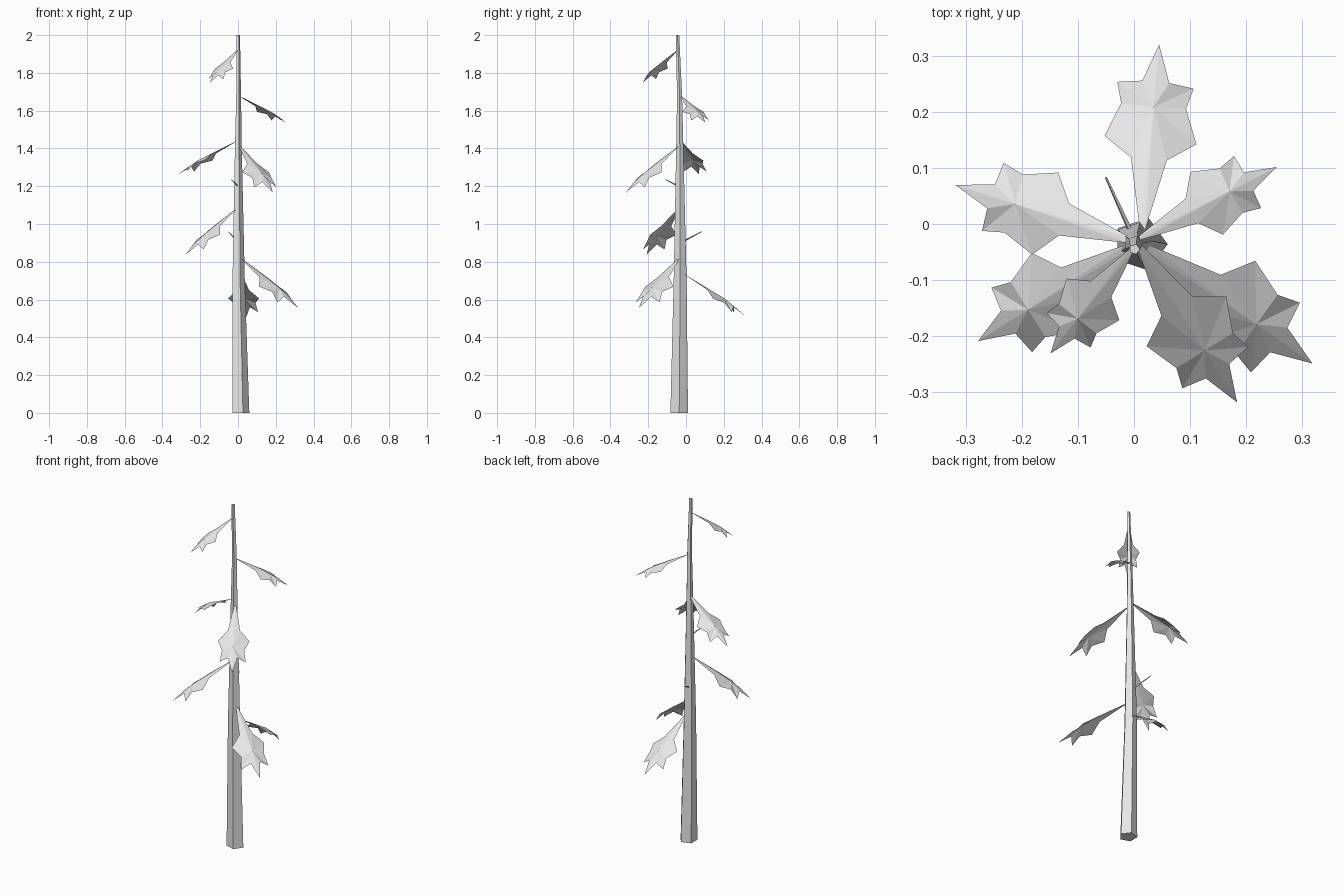
import bpy
import math
from mathutils import Vector

cube = bpy.data.objects.get("Cube")
if cube:
    bpy.data.objects.remove(cube, do_unlink=True)

# Single pale grey material
grey = bpy.data.materials.new("pale_grey")
grey.use_nodes = True
colour = (0.8, 0.8, 0.8, 1.0)
grey.diffuse_color = colour
grey.node_tree.nodes["Principled BSDF"].inputs["Base Color"].default_value = colour


def make_object(name, verts, faces):
    mesh = bpy.data.meshes.new(name)
    mesh.from_pydata(verts, [], faces)
    mesh.materials.append(grey)
    mesh.update()
    obj = bpy.data.objects.new(name, mesh)
    bpy.context.collection.objects.link(obj)
    return obj


def make_tube(name, rings, sides, axis=Vector((0, 0, 1))):
    """Loft polygon rings given as (centre, radius), with capped ends."""
    turn = Vector((0, 0, 1)).rotation_difference(axis)
    verts, faces = [], []
    for centre, radius in rings:
        for i in range(sides):
            a = math.tau * i / sides
            offset = Vector((math.cos(a), math.sin(a), 0)) * radius
            verts.append(Vector(centre) + turn @ offset)
    for r in range(len(rings) - 1):
        for i in range(sides):
            j = (i + 1) % sides
            low, high = r * sides, (r + 1) * sides
            faces.append((low + i, low + j, high + j, high + i))
    last = (len(rings) - 1) * sides
    faces.append(tuple(reversed(range(sides))))
    faces.append(tuple(range(last, last + sides)))
    return make_object(name, verts, faces)


# Half outline of a lobed leaf: along, sideways, height (in leaf lengths)
HALF_LEAF = [
    (0.0, 0.012, 0.0),
    (0.38, 0.08, 0.0),
    (0.51, 0.205, -0.045),
    (0.67, 0.145, -0.01),
    (0.815, 0.17, -0.06),
    (0.79, 0.06, 0.005),
]


def make_leaf(name, base, tip):
    """Fan a creased leaf around a raised point on its midrib."""
    base, tip = Vector(base), Vector(tip)
    axis = tip - base
    length = axis.length
    axis.normalize()
    side = axis.cross(Vector((0, 0, 1))).normalized()
    up = side.cross(axis)
    mirrored = [(t, -w, h) for t, w, h in reversed(HALF_LEAF)]
    outline = HALF_LEAF + [(1.0, 0.0, -0.01)] + mirrored
    points = outline + [(0.64, 0.0, 0.03)]
    verts = [base + (axis * t + side * w + up * h) * length for t, w, h in points]
    n = len(outline)
    faces = [(n, i, (i + 1) % n) for i in range(n)]
    return make_object(name, verts, faces)


# Five-sided tapering stem with a slight bend
make_tube("stem", [
    ((0.011, -0.036, 0), 0.049),
    ((0.0, -0.031, 0.7), 0.036),
    ((0.0, -0.033, 1.4), 0.02),
    ((0.002, -0.034, 1.68), 0.014),
    ((0.001, -0.045, 2), 0.0095),
], 5)

# Leaves spiralling down the stem: attachment and tip
LEAVES = [
    ((-0.003, -0.045, 1.92), (-0.15, -0.232, 1.75)),
    ((0.01, -0.025, 1.675), (0.255, 0.102, 1.54)),
    ((-0.005, -0.03, 1.44), (-0.32, 0.07, 1.265)),
    ((0.01, -0.04, 1.41), (0.185, -0.32, 1.17)),
    ((-0.01, -0.04, 1.08), (-0.28, -0.21, 0.84)),
    ((0.02, -0.04, 0.815), (0.32, -0.25, 0.56)),
    ((0.015, -0.01, 0.735), (0.045, 0.322, 0.512)),
]
for number, (base, tip) in enumerate(LEAVES, 1):
    make_leaf(f"leaf_{number}", base, tip)

# Bare leaf stalks
STALKS = [
    ((-0.003, -0.02, 0.905), (-0.05, 0.083, 0.96)),
    ((0.0, -0.04, 1.2), (-0.035, -0.107, 1.235)),
]
for number, (base, tip) in enumerate(STALKS, 1):
    direction = (Vector(tip) - Vector(base)).normalized()
    make_tube(f"stalk_{number}", [(base, 0.005), (tip, 0.002)], 4, direction)
